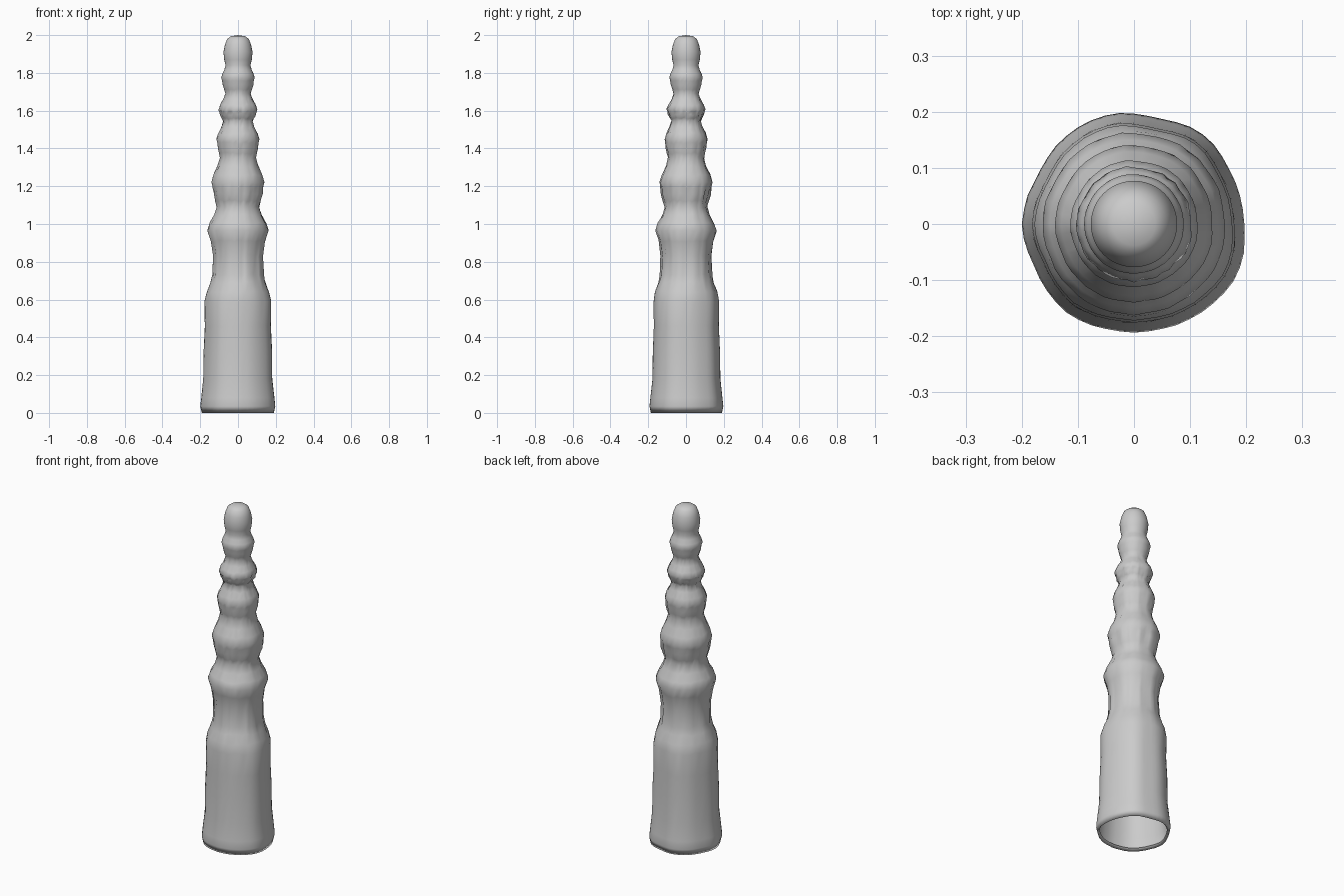
import bpy, bmesh, math, random

if "Cube" in bpy.data.objects:
    bpy.data.objects.remove(bpy.data.objects["Cube"])
random.seed(7)

SEG = 48
# Base section outline: z, radius
BASE = [(0.015, 0.18), (0.0, 0.192), (0.035, 0.2), (0.08, 0.195), (0.18, 0.184),
        (0.33, 0.182), (0.46, 0.176), (0.59, 0.178), (0.64, 0.166),
        (0.69, 0.147), (0.73, 0.137), (0.83, 0.133), (0.91, 0.145)]
# Bulges above the base: z and radius of the ridge, then of the neck over it
BULGES = [(0.965, 0.163, 1.09, 0.113), (1.22, 0.141, 1.35, 0.096),
          (1.45, 0.114, 1.545, 0.078), (1.605, 0.103, 1.69, 0.067),
          (1.775, 0.089, 1.84, 0.066)]
# Bands of drip-like ridges: height, spread, strength
DRIPS = [(0.73, 0.03, 0.005), (0.84, 0.1, 0.005), (1.155, 0.04, 0.008),
         (1.39, 0.04, 0.003), (1.585, 0.025, 0.004)]


def blend(a, b, t):
    return a + (b - a) * t


# Full outline: each bulge slopes up to its ridge and back to a neck
profile = list(BASE)
for i, (z, r, nz, nr) in enumerate(BULGES):
    pz, pr = profile[-1]
    if i:
        profile += [(blend(pz, z, t), blend(pr, r, f))
                    for t, f in ((0.25, 0.3), (0.55, 0.66), (0.8, 0.78))]
    profile += [(z, r)]
    profile += [(blend(z, nz, t), blend(r, nr, f))
                for t, f in ((0.3, 0.25), (0.65, 0.72), (1, 1))]
profile += [(1.87, 0.073), (1.91, 0.077), (1.95, 0.069), (1.98, 0.057), (1.994, 0.038)]

# Broad flutes and fine ridges run through every level
flutes = [random.uniform(-1, 1) for _ in range(14)]
ridges = [random.uniform(-1, 1) for _ in range(SEG)]


def flute(a):
    t = a / math.tau * 14
    i = int(t)
    return blend(flutes[i % 14], flutes[(i + 1) % 14], t - i)


# Spire body: open-bottomed lathe with ragged ridges
bm = bmesh.new()
rings = []
for z, r in profile:
    calm = min(1, max(0, (1.88 - z) / 0.3))
    broad = 0.008 if z < 0.6 else 0.002 * calm
    fine = 0.001 * calm + sum(s * math.exp(-((z - c) / w) ** 2) for c, w, s in DRIPS)
    rag = 0.006 * calm if z > 0.1 else 0
    ring = []
    for k in range(SEG):
        a = math.tau * k / SEG
        rad = r + broad * flute(a) + fine * (0.65 * ridges[k] + random.uniform(-0.35, 0.35))
        ring.append(bm.verts.new((rad * math.cos(a), rad * math.sin(a),
                                  z + rag * random.uniform(-1, 1))))
    rings.append(ring)
for lo, hi in zip(rings, rings[1:]):
    for k in range(SEG):
        j = (k + 1) % SEG
        bm.faces.new((lo[k], lo[j], hi[j], hi[k]))

# Rounded tip
tip = bm.verts.new((0, 0, 2.0))
for k in range(SEG):
    bm.faces.new((rings[-1][k], rings[-1][(k + 1) % SEG], tip))

mesh = bpy.data.meshes.new("tapered_spire")
bm.to_mesh(mesh)
bm.free()
spire = bpy.data.objects.new("tapered_spire", mesh)
bpy.context.collection.objects.link(spire)
for p in mesh.polygons:
    p.use_smooth = True
